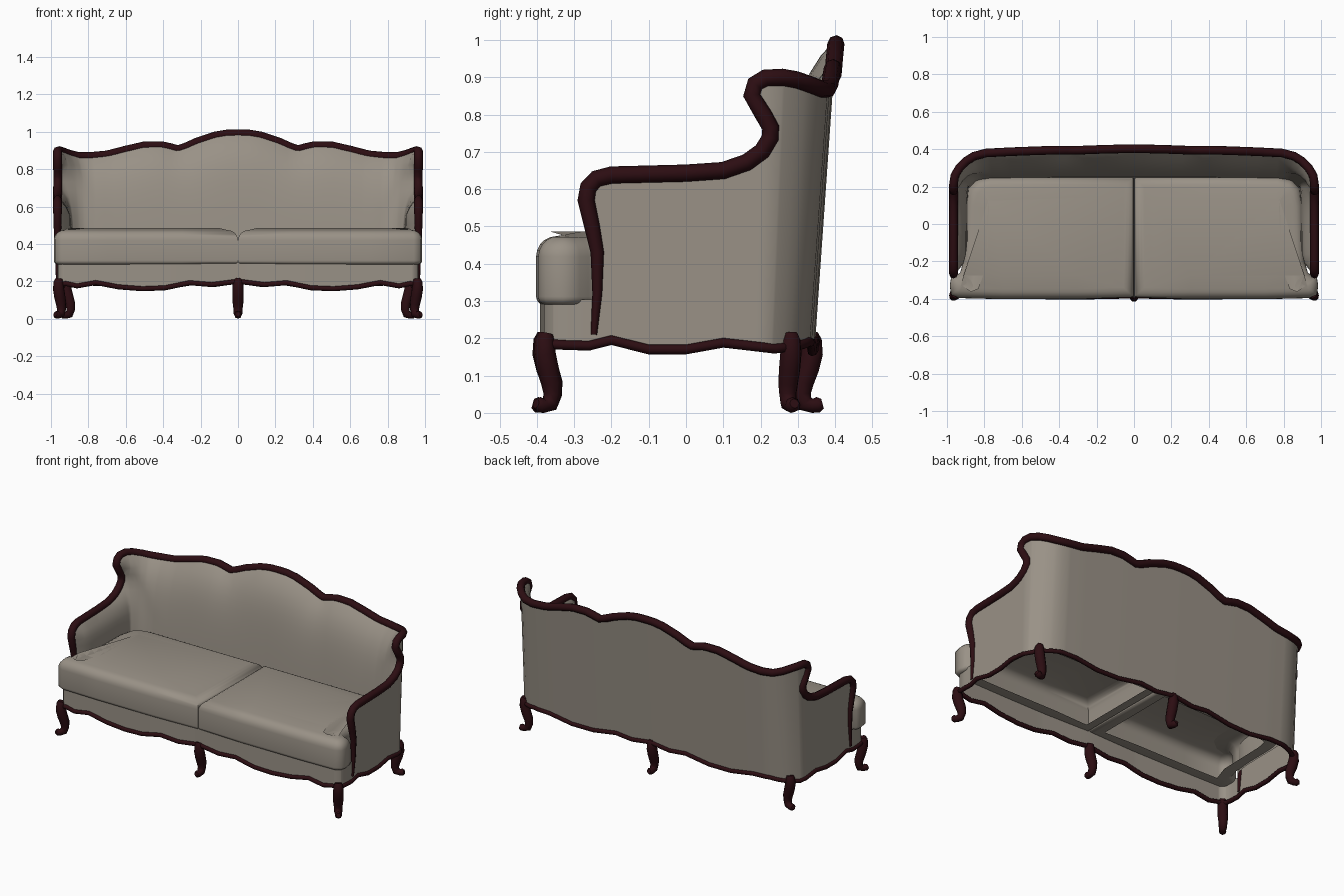
import bpy, bmesh, math
from mathutils import Vector

if "Cube" in bpy.data.objects:
    bpy.data.objects.remove(bpy.data.objects["Cube"])


def material(name, rgb):
    m = bpy.data.materials.new(name)
    m.use_nodes = True
    m.diffuse_color = (*rgb, 1)
    bsdf = m.node_tree.nodes["Principled BSDF"]
    bsdf.inputs["Base Color"].default_value = (*rgb, 1)
    bsdf.inputs["Roughness"].default_value = 0.8
    return m


FABRIC = material("taupe upholstery", (0.32, 0.285, 0.24))
WOOD = material("dark mahogany", (0.025, 0.004, 0.006))

# Floor plan of one half: distance along the wall, then x and y
PLAN = [(0, 0, .347), (.4, .4, .344), (.68, .68, .338), (.78, .79, .333),
        (.846, .855, .317), (.897, .9, .293), (.936, .935, .262), (.968, .958, .23),
        (1.0, .965, .2), (1.5, .965, -.3), (1.56, .962, -.355), (1.6, .94, -.38),
        (2.2, .34, -.392), (2.54, 0, -.385)]

# Show-wood line over the back, round the wing and down the arm: distance, height
CREST = [(0, .99), (.06, .988), (.12, .978), (.22, .945), (.28, .918), (.32, .905), (.36, .915),
         (.41, .926), (.5, .925), (.6, .902), (.7, .876), (.78, .868), (.846, .869),
         (.897, .88), (.936, .893), (.968, .9), (1.008, .898), (1.03, .882), (1.037, .852),
         (1.01, .8), (.992, .765), (.992, .738), (1.01, .702), (1.045, .672), (1.1, .65),
         (1.2, .643), (1.4, .638), (1.44, .628), (1.462, .605), (1.468, .57), (1.452, .5),
         (1.438, .43), (1.438, .32), (1.447, .21)]

# Scalloped lower edge, running from the back centre to the front centre
HEM = [(0, .2), (.13, .182), (.24, .193), (.4, .167), (.55, .165), (.7, .188), (.8, .19),
       (.88, .18), (.96, .172), (1.03, .18), (1.1, .188), (1.2, .17), (1.3, .17), (1.4, .195),
       (1.46, .18), (1.53, .182), (1.62, .188), (1.68, .175), (1.78, .193), (1.9, .17),
       (2.03, .16), (2.15, .165), (2.28, .192), (2.4, .182), (2.54, .2)]


def plan(s):
    for (a, x0, y0), (b, x1, y1) in zip(PLAN, PLAN[1:]):
        if s <= b:
            t = (s - a) / (b - a)
            return Vector((x0 + (x1 - x0) * t, y0 + (y1 - y0) * t, 0))
    return Vector(PLAN[-1][1:] + (0,))


def wall(s, z, depth=0):
    """Point on the raked wall, optionally pushed towards the seat."""
    p = plan(s)
    if depth:
        t = plan(s + .04) - plan(max(s - .04, 0))
        if s < .04:
            t.y = 0
        p += Vector((t.y, -t.x, 0)).normalized() * depth
    rake = min(1, max(0, (plan(s).y - .1) / .22))
    return Vector((p.x, p.y + .07 * rake * (z - .2), z))


def crest_distance(p):
    best = 9
    for a, b in zip(CREST, CREST[1:]):
        a, b = Vector(a), Vector(b)
        t = min(1, max(0, (p - a).dot(b - a) / (b - a).length_squared))
        best = min(best, (p - a - (b - a) * t).length)
    return best


def finish(ob, mat, angle):
    ob.data.materials.append(mat)
    ob.data.shade_smooth()
    ob.data.set_sharp_from_angle(angle=math.radians(angle))


def mesh_object(name, bm, angle):
    me = bpy.data.meshes.new(name)
    bm.to_mesh(me)
    bm.free()
    ob = bpy.data.objects.new(name, me)
    bpy.context.collection.objects.link(ob)
    finish(ob, FABRIC, angle)
    ob.modifiers.new("mirror", "MIRROR").merge_threshold = .0005


def panel(name, outline, shape, flip=False):
    """Cut a flat outline into a grid and wrap it round the floor plan."""
    bm = bmesh.new()
    bm.faces.new([bm.verts.new((s, z, 0)) for s, z in outline])
    cuts = [(k[0], 0) for k in PLAN[1:-1]]
    cuts += [(.05 * i + .013, 0) for i in range(50)]
    cuts += [(0, .045 * i + .012) for i in range(4, 22)]
    for s, z in cuts:
        bmesh.ops.bisect_plane(bm, geom=bm.verts[:] + bm.edges[:] + bm.faces[:], dist=1e-5,
                               plane_co=(s, z, 0), plane_no=(1, 0, 0) if s else (0, 1, 0))
    for v in bm.verts:
        v.co = shape(v.co.x, v.co.y)
    if flip:
        bmesh.ops.reverse_faces(bm, faces=bm.faces[:])
    mesh_object(name, bm, 50)


def padded(s, z):
    blend = min(1, max(0, (s - .8) / .25))
    full = .097 - .032 * blend
    d = crest_distance(Vector((s, z)))
    depth = .012 + full * (1 - math.exp(-d / (.1 - .05 * blend)))
    p = wall(s, z, depth)
    if s < 1e-4:
        p.x = 0
    return p


# Upholstered outer wall with the front apron, and the padded inside
panel("outer_upholstery", CREST[:-2] + [(1.44, .304), (2.54, .304)] + HEM[::-1], wall)
panel("inner_padding", CREST[:-1] + [(1.438, .28), (0, .28)], padded, flip=True)


def tube(name, points, radii):
    cu = bpy.data.curves.new(name, "CURVE")
    cu.dimensions = "3D"
    cu.bevel_depth = 1
    cu.bevel_resolution = 2
    cu.use_fill_caps = True
    sp = cu.splines.new("POLY")
    sp.points.add(len(points) - 1)
    for q, p, r in zip(sp.points, points, radii):
        q.co = (*p, 1)
        q.radius = r
    tmp = bpy.data.objects.new(name + "_path", cu)
    bpy.context.collection.objects.link(tmp)
    bpy.context.view_layer.update()
    me = bpy.data.meshes.new_from_object(tmp.evaluated_get(bpy.context.evaluated_depsgraph_get()))
    bpy.data.objects.remove(tmp)
    me.name = name
    me.materials.clear()
    ob = bpy.data.objects.new(name, me)
    bpy.context.collection.objects.link(ob)
    finish(ob, WOOD, 60)


def rail(name, line, thickness, tip):
    # Add the floor plan corners so the rail hugs the wall
    path = [line[0]]
    for a, b in zip(line, line[1:]):
        if b[0] > a[0]:
            path += [(k[0], a[1] + (b[1] - a[1]) * (k[0] - a[0]) / (b[0] - a[0]))
                     for k in PLAN if a[0] + .01 < k[0] < b[0] - .01]
        path.append(b)
    half = [wall(s, z) for s, z in path]
    # Thin the arm posts towards the floor
    radii = [tip + (thickness - tip) * min(1, max(0, (z - .2) / .35)) for s, z in path]
    other = [Vector((-p.x, p.y, p.z)) for p in half[:0:-1]]
    tube(name, other + half, radii[:0:-1] + radii)


rail("crest_and_arm_rail", CREST, .023, .008)
rail("lower_rail", HEM, .013, .013)

# Curved legs: outward offset, height, radius
LEG = [(0, .213, .02), (.004, .195, .027), (.004, .16, .03), (-.006, .12, .03),
       (-.019, .08, .028), (-.022, .05, .024), (-.014, .025, .023), (.006, .019, .019),
       (.022, .022, .021), (.033, .025, .013)]


def leg(name, x, y, dx, dy):
    d = Vector((dx, dy)).normalized()
    tube(name, [(x + d.x * o, y + d.y * o, z) for o, z, r in LEG], [r for o, z, r in LEG])


leg("front_centre_leg", 0, -.378, 0, -1)
leg("back_centre_leg", 0, .333, 0, 1)
for side, label in ((1, "left"), (-1, "right")):
    leg("front_leg_" + label, side * .957, -.376, side * .6, -.8)
    leg("back_leg_" + label, side * .915, .28, side * .9, .3)

# Seat cushions: notched round the arms, rolled edges, crowned top, hollow underneath
SEAT = [(.001, -.392), (.3, -.402), (.7, -.402), (.94, -.396), (.978, -.378), (.985, -.33),
        (.978, -.285), (.93, -.262), (.912, -.2), (.905, .1), (.885, .19), (.84, .235),
        (.77, .25), (.001, .25)]
bm = bmesh.new()
base = bm.faces.new([bm.verts.new((x, y, .29)) for x, y in SEAT])
top = bmesh.ops.extrude_face_region(bm, geom=[base])["geom"]
for v in top:
    if isinstance(v, bmesh.types.BMVert):
        v.co.z = .474
bmesh.ops.recalc_face_normals(bm, faces=bm.faces[:])
for height, size in ((.474, .068), (.29, .022)):
    rim = [e for e in bm.edges if all(abs(v.co.z - height) < 1e-4 for v in e.verts)]
    bmesh.ops.bevel(bm, geom=rim, offset=size, segments=5, profile=.5, affect="EDGES",
                    clamp_overlap=True)
crown = max(bm.faces, key=lambda f: f.calc_center_median().z)
bmesh.ops.inset_region(bm, faces=[crown], thickness=.07, depth=.012)
under = min(bm.faces, key=lambda f: f.calc_center_median().z)
bmesh.ops.inset_region(bm, faces=[under], thickness=.06)
bmesh.ops.delete(bm, geom=[under], context="FACES_ONLY")
mesh_object("seat_cushions", bm, 60)
